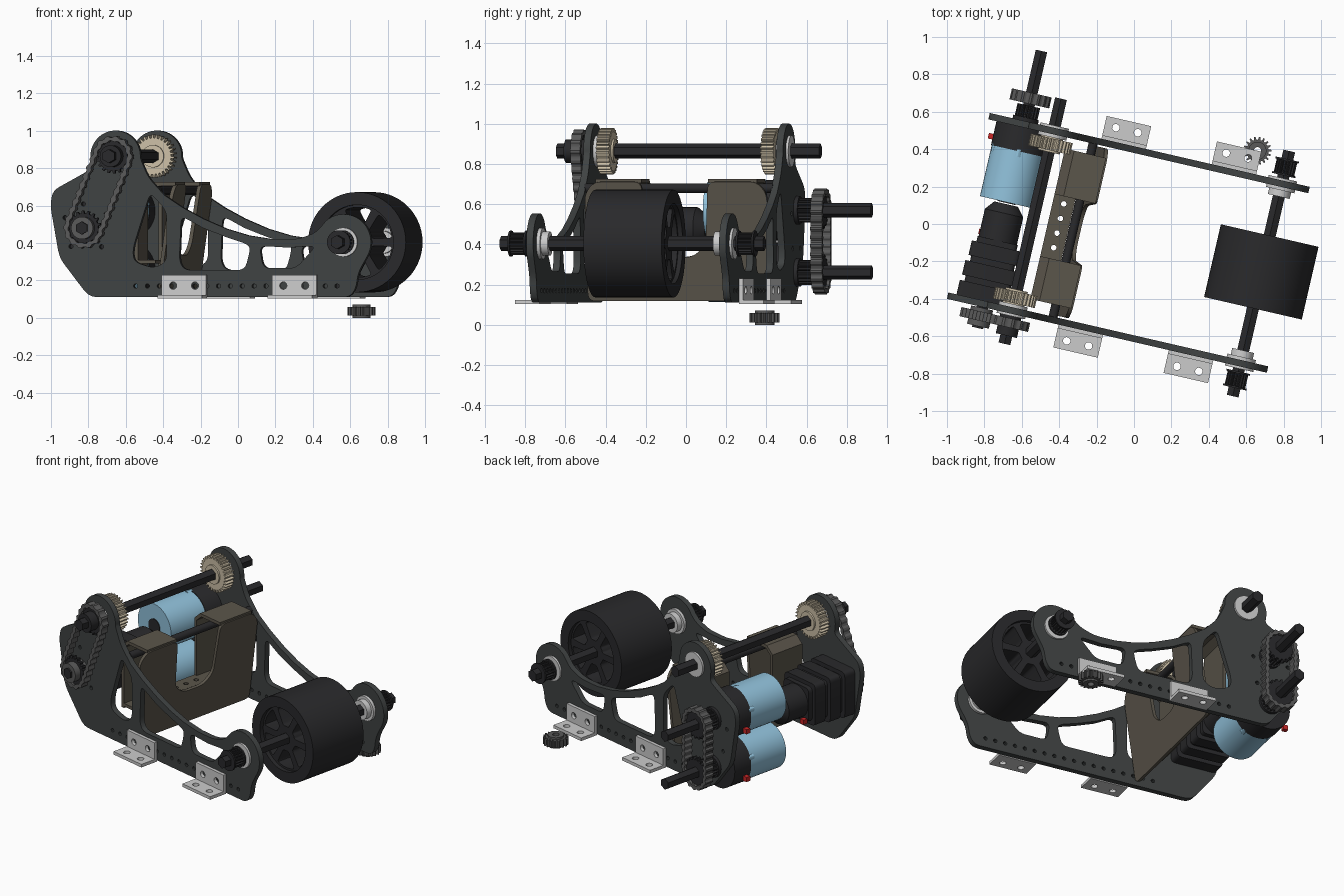
import bpy, bmesh
from math import sin, cos, pi, radians, atan2, hypot
from mathutils import Matrix, Vector

if "Cube" in bpy.data.objects:
    bpy.data.objects.remove(bpy.data.objects["Cube"])

# The assembly is built square (u along the plates, v across, z up), then turned about z
TURN = Matrix.Rotation(radians(-13), 4, 'Z')


def mat(name, *c):
    m = bpy.data.materials.new(name)
    m.diffuse_color = (*c, 1)
    m.use_nodes = True
    m.node_tree.nodes["Principled BSDF"].inputs["Base Color"].default_value = m.diffuse_color
    return m


PLATE = mat("plate_grey", .05, .055, .055)
BLACK = mat("black", .022, .022, .024)
CHAIN = mat("chain_grey", .10, .10, .10)
TAN = mat("tan", .60, .52, .38)
BROWN = mat("brown", .105, .092, .070)
BLUE = mat("blue", .28, .53, .70)
ALU = mat("aluminium", .55, .55, .55)
RED = mat("red", .6, .02, .02)


def add(name, bm, matrix, material):
    me = bpy.data.meshes.new(name)
    bm.to_mesh(me)
    bm.free()
    me.materials.append(material)
    ob = bpy.data.objects.new(name, me)
    bpy.context.collection.objects.link(ob)
    ob.matrix_world = TURN @ matrix
    return ob


def extrude(name, loops, t0, t1, material, axis='v', tilt=None):
    """Fill 2D loops (inner ones become holes) and extrude from t0 to t1."""
    cu = bpy.data.curves.new(name, 'CURVE')
    cu.dimensions, cu.fill_mode, cu.extrude = '2D', 'BOTH', abs(t1 - t0) / 2
    for pts in loops:
        s = cu.splines.new('POLY')
        s.points.add(len(pts) - 1)
        for p, q in zip(s.points, pts):
            p.co = (q[0], q[1], 0, 1)
        s.use_cyclic_u = True
    tmp = bpy.data.objects.new(name + "_tmp", cu)
    bm = bmesh.new()
    bm.from_mesh(bpy.data.meshes.new_from_object(tmp))
    bpy.data.objects.remove(tmp)
    bmesh.ops.remove_doubles(bm, verts=bm.verts, dist=1e-5)
    bmesh.ops.recalc_face_normals(bm, faces=bm.faces)
    mid, rx = (t0 + t1) / 2, Matrix.Rotation(pi / 2, 4, 'X')
    m = {'v': Matrix.Translation((0, mid, 0)) @ rx,
         'z': Matrix.Translation((0, 0, mid)),
         'u': Matrix.Translation((mid, 0, 0)) @ Matrix.Rotation(tilt or 0, 4, 'Y')
         @ Matrix.Rotation(pi / 2, 4, 'Z') @ rx}[axis]
    return add(name, bm, m, material)


def cyl(name, u, z, v0, v1, r0, material, r1=None, n=40):
    bm = bmesh.new()
    bmesh.ops.create_cone(bm, cap_ends=True, segments=n, radius1=r0 if r1 is None else r1,
                          radius2=r0, depth=v1 - v0)
    m = Matrix.Translation((u, (v0 + v1) / 2, z)) @ Matrix.Rotation(pi / 2, 4, 'X')
    return add(name, bm, m, material)


def box(name, u0, u1, v0, v1, z0, z1, material):
    return extrude(name, [[(u0, v0), (u1, v0), (u1, v1), (u0, v1)]], z0, z1, material, 'z')


def arc(c, r, a0, a1, n):
    return [(c[0] + r * cos(radians(a0 + (a1 - a0) * i / n)),
             c[1] + r * sin(radians(a0 + (a1 - a0) * i / n))) for i in range(n + 1)]


def circle(c, r, n=32):
    return arc(c, r, 0, 360, n)[:-1]


def fillet(pts, r, n=4):
    out = []
    for i, p in enumerate(pts):
        p, a, b = Vector(p), Vector(pts[i - 1]), Vector(pts[(i + 1) % len(pts)])
        da, db = a - p, b - p
        if da.angle(db) > radians(165):
            out.append(tuple(p))
            continue
        s = p + da * min(r / da.length, .45)
        e = p + db * min(r / db.length, .45)
        out += [tuple(s * (1 - t) ** 2 + p * 2 * t * (1 - t) + e * t * t)
                for t in (k / n for k in range(n + 1))]
    return out


def gear(c, r, teeth, depth):
    out = []
    for i in range(teeth):
        for f, d in ((0, depth), (.4, depth), (.55, 0), (.85, 0)):
            a = 2 * pi * (i + f) / teeth
            out.append((c[0] + (r - d) * cos(a), c[1] + (r - d) * sin(a)))
    return out


def pill(a, b, r, amp=0, n=60):
    """Loop round two equal wheels; amp gives the bumps of a chain."""
    L = hypot(b[0] - a[0], b[1] - a[1])
    t, total, out = atan2(b[1] - a[1], b[0] - a[0]), 2 * L + 2 * pi * r, []
    for i in range(n * 2):
        s, rr = total * i / (n * 2), r + (amp if i % 4 < 2 else -amp)
        if s < L:
            x, y = s, -rr
        elif s < L + pi * r:
            g = (s - L) / r - pi / 2
            x, y = L + rr * cos(g), rr * sin(g)
        elif s < 2 * L + pi * r:
            x, y = 2 * L + pi * r - s, rr
        else:
            g = (s - 2 * L - pi * r) / r + pi / 2
            x, y = rr * cos(g), rr * sin(g)
        out.append((a[0] + x * cos(t) - y * sin(t), a[1] + x * sin(t) + y * cos(t)))
    return out


TOP, WHEEL, LOW = (-.531, .864), (.721, .404), (-.69, .48)
MOTORS = ((-.69, .57), (-.69, .26))

# Side plates: outline, three windows, a row of holes
outline = fillet(
    [(-.65, .11), (.755, .11), (.79, .16), (.80, .24)] + arc(WHEEL, .15, -30, 130, 24) +
    [(.57, .455), (.47, .42), (.33, .42), (.2, .44), (.08, .475), (-.05, .53), (-.163, .59),
     (-.262, .655), (-.35, .75)] + arc(TOP, .137, -5, 185, 28) +
    [(-.66, .80), (-.70, .775), (-.875, .68), (-.888, .60), (-.845, .36), (-.83, .31), (-.69, .13)], .04)
windows = [fillet(w, .04) for w in (
    [(-.34, .67), (-.25, .57), (-.25, .30), (-.32, .265), (-.43, .30), (-.435, .37)],
    [(-.17, .545), (-.05, .48), (.08, .43), (.19, .395), (.21, .37), (.18, .255), (-.15, .255), (-.18, .30)],
    [(.26, .385), (.42, .375), (.57, .385), (.46, .265), (.28, .265)])]
holes = [circle((-.42 + .065 * i, .17), .012, 10) for i in range(18)]
holes += [circle((-.69 + .13 * cos(a), .48 + .13 * sin(a)), .012, 10) for a in (.6, 1.7, 2.7, 4.0, 5.4)]
for side, v0, v1 in (("front", -.615, -.58), ("back", .37, .405)):
    extrude(side + "_side_plate", [outline] + windows + holes, v0, v1, PLATE)

# Angle brackets outside both plates
for side, s, face in (("front", -1, -.615), ("back", 1, .405)):
    for i, u in enumerate((-.15, .455)):
        rect = [(u - .122, .105), (u + .122, .105), (u + .122, .23), (u - .122, .23)]
        extrude(f"{side}_bracket_upright_{i}", [rect] + [circle((u + d, .172), .02, 16) for d in (-.06, .06)],
                face, face + s * .02, ALU)
        a, b = face, face + s * .125
        extrude(f"{side}_bracket_foot_{i}", [[(u - .122, a), (u + .122, a), (u + .122, b), (u - .122, b)]] +
                [circle((u + d, face + s * .075), .02, 16) for d in (-.06, .06)], .103, .123, ALU, 'z')

# Hex shafts, bearings and end pulleys
cyl("upper_shaft", *TOP, -.78, .565, .037, BLACK, n=6)
cyl("wheel_shaft", *WHEEL, -.778, .567, .037, BLACK, n=6)
for side, s, c in (("front", -1, -.5975), ("back", 1, .3875)):
    def span(d0, d1):
        return sorted((c + s * d0, c + s * d1))
    for nm, p in (("upper", TOP), ("wheel", WHEEL)):
        cyl(f"{side}_{nm}_bearing_outer", *p, *span(.017, .03), .078, ALU)
        cyl(f"{side}_{nm}_bearing_inner", *p, *span(-.035, -.017), .078, ALU)
    cyl(f"{side}_wheel_collar", *WHEEL, *span(-.07, -.03), .06, ALU)
    extrude(f"{side}_wheel_pulley", [gear(WHEEL, .056, 18, .012)], *span(.05, .13), BLACK)
    for k, d in enumerate((.045, .125)):
        cyl(f"{side}_wheel_pulley_flange_{k}", *WHEEL, *span(d, d + .01), .064, BLACK)
    # Tan spur gears inside the plates on the upper shaft
    extrude(f"{side}_upper_gear", [gear(TOP, .115, 30, .018)], *span(-.105, -.04), TAN)
    cyl(f"{side}_upper_gear_hub", *TOP, *span(-.115, -.02), .06, TAN)

# Rubber wheel with six-spoke core
extrude("wheel_tyre", [circle(WHEEL, .268, 56), circle(WHEEL, .20, 48)], -.296, .103, BLACK)
wedges = []
for i in range(6):
    c = 60 * i + 30
    wedges.append(fillet(arc(WHEEL, .08, c - 16, c + 16, 2) + arc(WHEEL, .187, c + 23, c - 23, 6), .02))
extrude("wheel_spokes", [circle(WHEEL, .203, 48)] + wedges, -.27, .08, BLACK)


# Chain drives with their sprockets
def drive(name, a, b, v0, v1, r):
    extrude(name + "_chain", [pill(a, b, r, .004), pill(a, b, r - .024, .003)], v0, v1, CHAIN)
    m, w = (v0 + v1) / 2, (v1 - v0) * .25
    for i, p in enumerate((a, b)):
        extrude(f"{name}_sprocket_{i}", [gear(p, r - .012, 18, .014)], m - w, m + w, BLACK)


drive("front", TOP, LOW, -.69, -.64, .105)
drive("back", *MOTORS, .50, .56, .105)
cyl("front_upper_hub", *TOP, -.735, -.62, .058, BLACK)
cyl("front_lower_hub", *LOW, -.72, -.62, .06, CHAIN)
cyl("front_lower_cap", *LOW, -.73, -.60, .035, BLACK, n=6)

# Twin blue motors on the back plate
for i, p in enumerate(MOTORS):
    cyl(f"motor_{i}_can", *p, -.04, .24, .146, BLUE, n=48)
    cyl(f"motor_{i}_end_recess", *p, -.044, -.03, .05, BLACK)
    cyl(f"motor_{i}_gearbox", *p, .24, .37, .15, BLACK, n=48)
    for k in range(5):
        a = 2 * pi * k / 5 + .3
        cyl(f"motor_{i}_rib_{k}", p[0] + .13 * cos(a), p[1] + .13 * sin(a), .21, .25, .022, BLUE, n=12)
    box(f"motor_{i}_terminal", -.865, -.835, .27, .30, p[1] - .08, p[1] - .05, RED)
    cyl(f"motor_{i}_shaft", *p, .37, .79, .036, BLACK, n=6)
    extrude(f"motor_{i}_pulley", [gear(p, .062, 18, .012)], .42, .49, BLACK)
    cyl(f"motor_{i}_boss", *p, .40, .425, .07, BLACK)

# Single motor and stacked square gearbox on the front plate
for i, (v0, v1, h) in enumerate(((-.58, -.50, .15), (-.50, -.47, .125), (-.47, -.39, .145), (-.39, -.36, .12),
                                 (-.36, -.28, .135), (-.28, -.25, .11))):
    sq = fillet([(LOW[0] + x * h, LOW[1] + y * h) for x, y in ((-1, -1), (1, -1), (1, 1), (-1, 1))], .03)
    extrude(f"gearbox_stage_{i}", [sq], v0, v1, BLACK)
cyl("small_motor_can", *LOW, -.25, -.10, .105, BLACK)
cyl("small_motor_nose", *LOW, -.10, -.05, .105, BLACK, r1=.065)
box("small_motor_terminal", -.80, -.77, -.24, -.21, .37, .40, RED)

# Brown hood: leaning front sheet with a notch, folded tops and rear strips
sheet = fillet([(-.57, .12), (.36, .12), (.36, .66), (.31, .72), (.06, .72), (.04, .40), (-.03, .34), (-.19, .34),
                (-.26, .40), (-.28, .72), (-.52, .72), (-.57, .66)], .04)
extrude("hood_front_sheet", [sheet], -.337, -.317, BROWN, 'u', radians(8))
flap = [(-.225, .725), (-.40, .725), (-.45, .68), (-.45, .28), (-.43, .28), (-.43, .67), (-.39, .705), (-.225, .705)]
for nm, v0, v1 in (("front", -.515, -.28), ("back", .06, .31)):
    extrude(f"hood_{nm}_flap", [flap], v0, v1, BROWN)
strip = [(-.45, -.515), (-.335, -.515), (-.335, .31), (-.45, .31)]
extrude("hood_cross_strip", [strip] + [circle((-.39, v), .015, 12) for v in (-.22, -.14, -.06, .02)],
        .29, .31, BROWN, 'z')
cyl("hood_rod", -.31, .68, -.585, .375, .024, BLACK, n=16)

# Loose pinion under the back right corner
PIN = (.555, .53)
extrude("pinion", [gear(PIN, .075, 18, .016), circle(PIN, .02, 16)], .012, .058, CHAIN, 'z')
extrude("pinion_hub", [circle(PIN, .048), circle(PIN, .02, 16)], 0, .07, CHAIN, 'z')

bpy.context.view_layer.update()
for ob in bpy.context.scene.objects:
    ob.select_set(True)
bpy.context.view_layer.objects.active = bpy.context.scene.objects[0]
bpy.ops.object.shade_smooth_by_angle(angle=radians(30))
